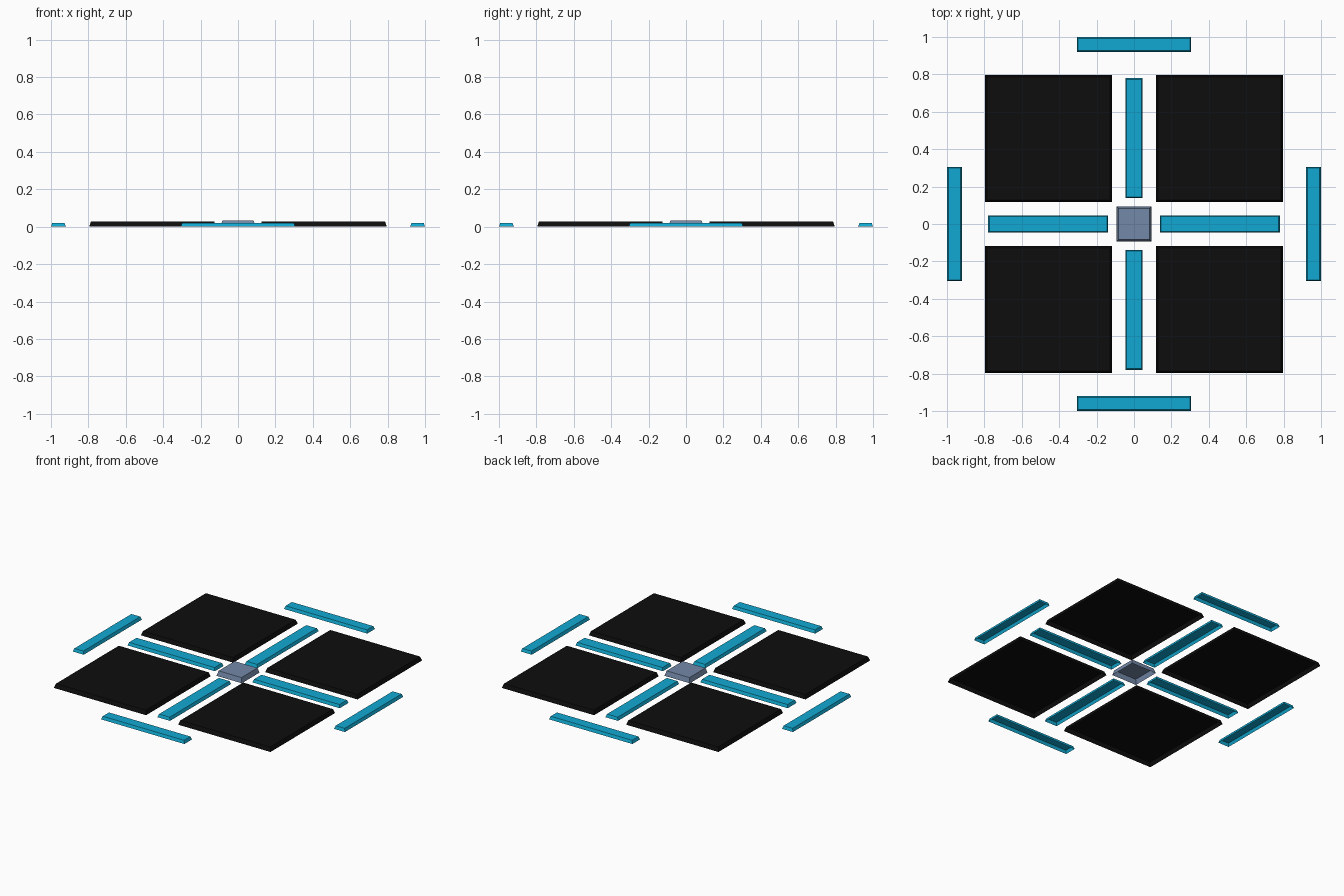
import bpy
import bmesh

if "Cube" in bpy.data.objects:
    bpy.data.objects.remove(bpy.data.objects["Cube"])


def srgb(r, g, b):
    def lin(c):
        c /= 255
        return c / 12.92 if c <= 0.04045 else ((c + 0.055) / 1.055) ** 2.4
    return (lin(r), lin(g), lin(b), 1)


def material(name, rgb):
    m = bpy.data.materials.new(name)
    m.diffuse_color = srgb(*rgb)
    m.use_nodes = True
    m.node_tree.nodes["Principled BSDF"].inputs["Base Color"].default_value = m.diffuse_color
    return m


BLACK = material("black", (13, 13, 13))
CYAN = material("cyan blue", (17, 169, 210))
SLATE = material("slate grey", (115, 136, 168))


def plate(name, cx, cy, hx, hy, height, inset, mat):
    """Shallow plate with sloping sides and an open underside."""
    bm = bmesh.new()
    bmesh.ops.create_cube(bm, size=2)
    for v in bm.verts:
        top = v.co.z > 0
        d = inset if top else 0
        v.co = (cx + v.co.x * (hx - d), cy + v.co.y * (hy - d), height if top else 0)
    bm.normal_update()
    under = [f for f in bm.faces if f.normal.z < -0.9]
    bmesh.ops.delete(bm, geom=under, context='FACES_ONLY')
    mesh = bpy.data.meshes.new(name)
    bm.to_mesh(mesh)
    bm.free()
    mesh.materials.append(mat)
    ob = bpy.data.objects.new(name, mesh)
    bpy.context.collection.objects.link(ob)
    return ob


# Centre block
plate("centre_block", 0, 0, 0.093, 0.093, 0.032, 0.009, SLATE)

# Four large corner panels
for sx, nx in ((-1, "left"), (1, "right")):
    for sy, ny in ((-1, "front"), (1, "back")):
        plate(f"panel_{ny}_{nx}", sx * 0.457, sy * 0.457, 0.339, 0.339, 0.027, 0.009, BLACK)

# Inner cross strips and outer border strips
for dx, dy, n in ((1, 0, "right"), (-1, 0, "left"), (0, 1, "back"), (0, -1, "front")):
    for part, dist, along, across in (("inner_strip", 0.459, 0.321, 0.046),
                                      ("outer_strip", 0.96, 0.04, 0.306)):
        hx, hy = (along, across) if dx else (across, along)
        plate(f"{part}_{n}", dx * dist, dy * dist, hx, hy, 0.02, 0.007, CYAN)
